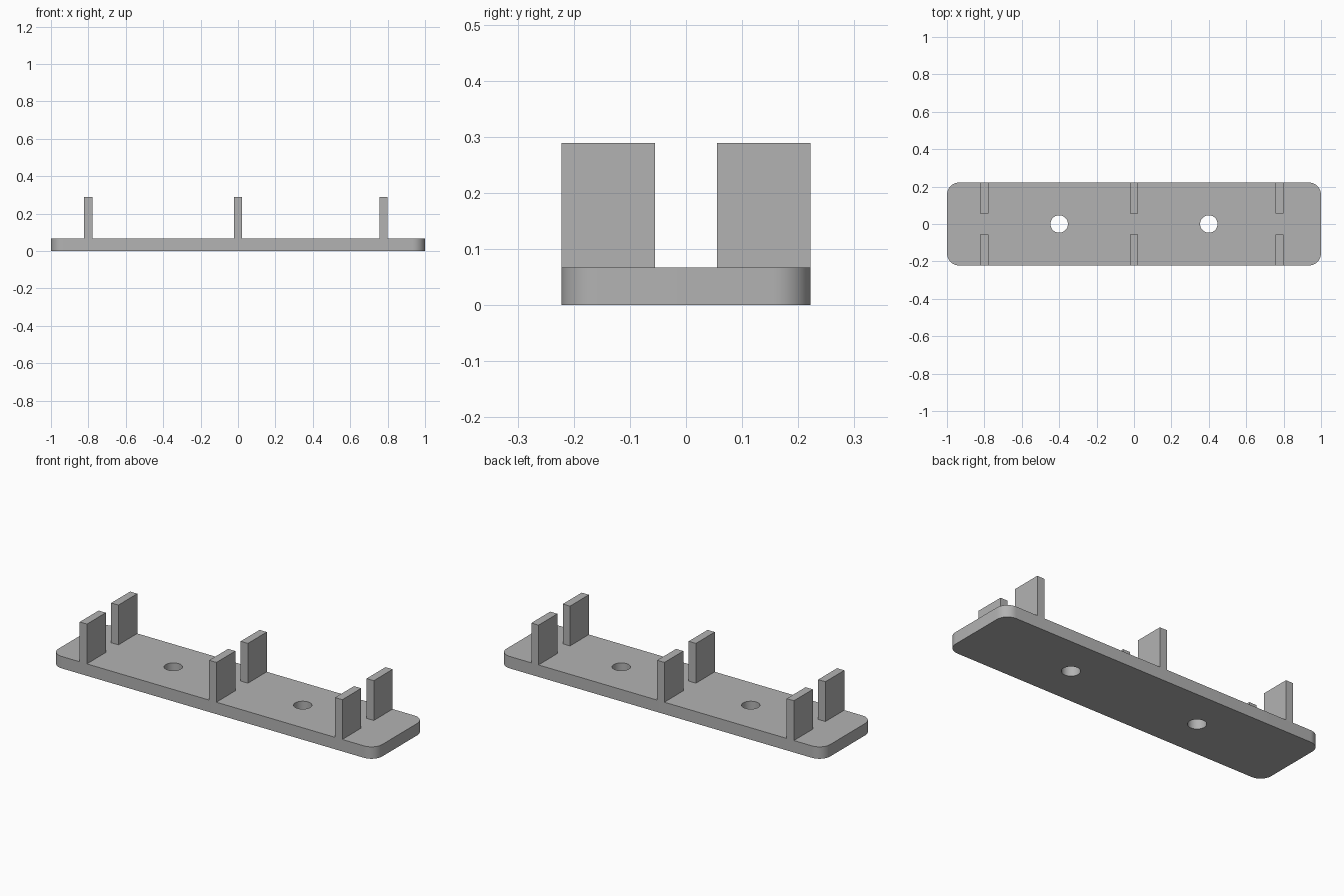
import bpy
import bmesh
from math import radians
from mathutils import Matrix, Vector

cube = bpy.data.objects.get("Cube")
if cube:
    bpy.data.objects.remove(cube, do_unlink=True)

U = 2 / 90  # one design unit; the plate is 90 long
LENGTH, DEPTH, THICK = 90 * U, 20 * U, 3 * U
FIN_W, FIN_D, FIN_H = 2 * U, 7.5 * U, 10 * U

grey = bpy.data.materials.new("plain grey")
grey.use_nodes = True
colour = (0.45, 0.45, 0.45, 1)
grey.diffuse_color = colour
grey.node_tree.nodes["Principled BSDF"].inputs["Base Color"].default_value = colour


def add_object(name, bm):
    mesh = bpy.data.meshes.new(name)
    bm.to_mesh(mesh)
    bm.free()
    obj = bpy.data.objects.new(name, mesh)
    bpy.context.collection.objects.link(obj)
    mesh.materials.append(grey)
    return obj


def box(size, centre):
    bm = bmesh.new()
    bmesh.ops.create_cube(bm, size=1, matrix=Matrix.Translation(centre) @ Matrix.Diagonal((*size, 1)))
    return bm


# Base plate with rounded upright corners
bm = box((LENGTH, DEPTH, THICK), Vector((0, 0, THICK / 2)))
upright = [e for e in bm.edges if abs(e.verts[0].co.z - e.verts[1].co.z) > THICK / 2]
bmesh.ops.bevel(bm, geom=upright, offset=3 * U, segments=12, profile=0.5, affect='EDGES')
plate = add_object("base_plate", bm)

# Two screw holes through the plate
bm = bmesh.new()
for x in (-18 * U, 18 * U):
    bmesh.ops.create_cone(bm, cap_ends=True, segments=48, radius1=2.1 * U, radius2=2.1 * U,
                          depth=THICK * 3, matrix=Matrix.Translation((x, 0, THICK / 2)))
cutter = add_object("hole_cutter", bm)
cutter.hide_render = True
holes = plate.modifiers.new("screw_holes", 'BOOLEAN')
holes.operation = 'DIFFERENCE'
holes.solver = 'EXACT'
holes.object = cutter

bpy.ops.object.select_all(action='DESELECT')
plate.select_set(True)
bpy.context.view_layer.objects.active = plate
bpy.ops.object.modifier_apply(modifier=holes.name)
bpy.data.objects.remove(cutter, do_unlink=True)
bpy.ops.object.shade_smooth_by_angle(angle=radians(30))

# Three pairs of upright fins, flush with the long edges
for place, x in (("right", -36 * U), ("middle", 0), ("left", 35 * U)):
    for side, sign in (("front", -1), ("back", 1)):
        centre = Vector((x, sign * (DEPTH - FIN_D) / 2, THICK + FIN_H / 2))
        add_object(f"{side}_{place}_fin", box((FIN_W, FIN_D, FIN_H), centre))
